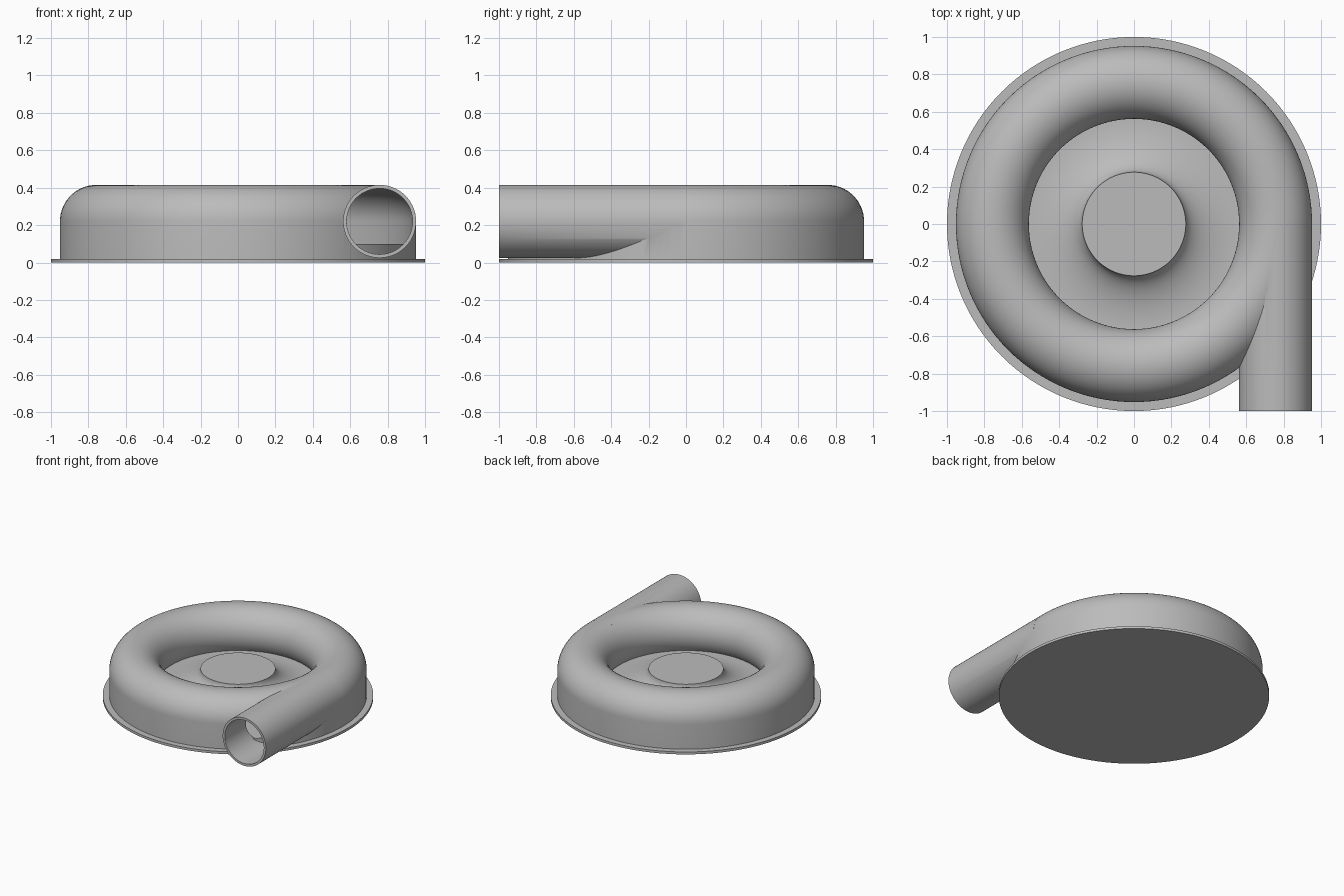
import bpy, bmesh, math
from mathutils import Matrix, Vector

cube = bpy.data.objects.get("Cube")
if cube:
    bpy.data.objects.remove(cube, do_unlink=True)

grey = bpy.data.materials.new("cast_grey")
grey.use_nodes = True
GREY = (0.5, 0.5, 0.5, 1)
grey.diffuse_color = GREY
grey.node_tree.nodes["Principled BSDF"].inputs["Base Color"].default_value = GREY

RING, TUBE, WALL, AXIS_Z, FLOOR = 0.757, 0.195, 0.019, 0.22, 0.1
SEGMENTS = 128


def finish(name, bm):
    bmesh.ops.remove_doubles(bm, verts=bm.verts, dist=1e-5)
    bmesh.ops.recalc_face_normals(bm, faces=bm.faces)
    mesh = bpy.data.meshes.new(name)
    bm.to_mesh(mesh)
    bm.free()
    mesh.materials.append(grey)
    obj = bpy.data.objects.new(name, mesh)
    bpy.context.collection.objects.link(obj)
    return obj


def lathe(name, profile, closed):
    """Spin an (r, z) profile around the vertical axis."""
    bm = bmesh.new()
    verts = [bm.verts.new((r, 0, z)) for r, z in profile]
    pairs = list(zip(verts, verts[1:] + verts[:1]))
    edges = [bm.edges.new(p) for p in (pairs if closed else pairs[:-1])]
    bmesh.ops.spin(bm, geom=verts + edges, cent=(0, 0, 0), axis=(0, 0, 1),
                   angle=math.tau, steps=SEGMENTS, use_merge=True)
    return finish(name, bm)


def pipe(name, radius, y0, y1):
    bm = bmesh.new()
    place = Matrix.Translation(Vector((RING, (y0 + y1) / 2, AXIS_Z)))
    bmesh.ops.create_cone(bm, cap_ends=True, segments=96, radius1=radius, radius2=radius,
                          depth=y1 - y0, matrix=place @ Matrix.Rotation(math.pi / 2, 4, 'X'))
    return finish(name, bm)


def section(radius, bottom):
    """Volute cross-section: straight outer wall, round crown, tucked inner wall."""
    end = math.pi + math.asin((AXIS_Z - FLOOR) / TUBE)
    arc = [(RING + radius * math.cos(end * i / 36), AXIS_Z + radius * math.sin(end * i / 36))
           for i in range(37)]
    return [(RING + radius, bottom)] + arc + [(arc[-1][0], bottom)]


def combine(target, tool, operation):
    mod = target.modifiers.new(tool.name, 'BOOLEAN')
    mod.operation, mod.solver, mod.object = operation, 'EXACT', tool
    bpy.context.view_layer.objects.active = target
    bpy.ops.object.modifier_apply(modifier=mod.name)
    bpy.data.objects.remove(tool, do_unlink=True)


# Back plate with flange, raised floor and flared centre hub
HUB_R, HUB_Z, FLARE_R = 0.277, 0.235, 0.56
flare = []
for i in range(25):
    a = math.pi / 2 * i / 24
    flare.append((FLARE_R - (FLARE_R - HUB_R) * math.sin(a),
                  HUB_Z - (HUB_Z - FLOOR) * math.cos(a)))
plate = lathe("back_plate_and_hub",
              [(0, 0), (1, 0), (1, 0.02), (0.945, 0.02), (0.945, FLOOR)] + flare + [(0, HUB_Z)],
              False)

# Hollow volute ring with tangential outlet pipe
volute = lathe("volute_housing", section(TUBE, 0.015), True)
combine(volute, pipe("outlet_pipe", TUBE, -1, -0.02), 'UNION')
combine(volute, lathe("ring_void", section(TUBE - WALL, 0.005), True), 'DIFFERENCE')
combine(volute, pipe("outlet_bore", TUBE - WALL, -1.1, -0.02), 'DIFFERENCE')

# Smooth shading with sharp creases
for obj in (plate, volute):
    bpy.ops.object.select_all(action='DESELECT')
    obj.select_set(True)
    bpy.context.view_layer.objects.active = obj
    bpy.ops.object.shade_smooth_by_angle(angle=math.radians(30))
